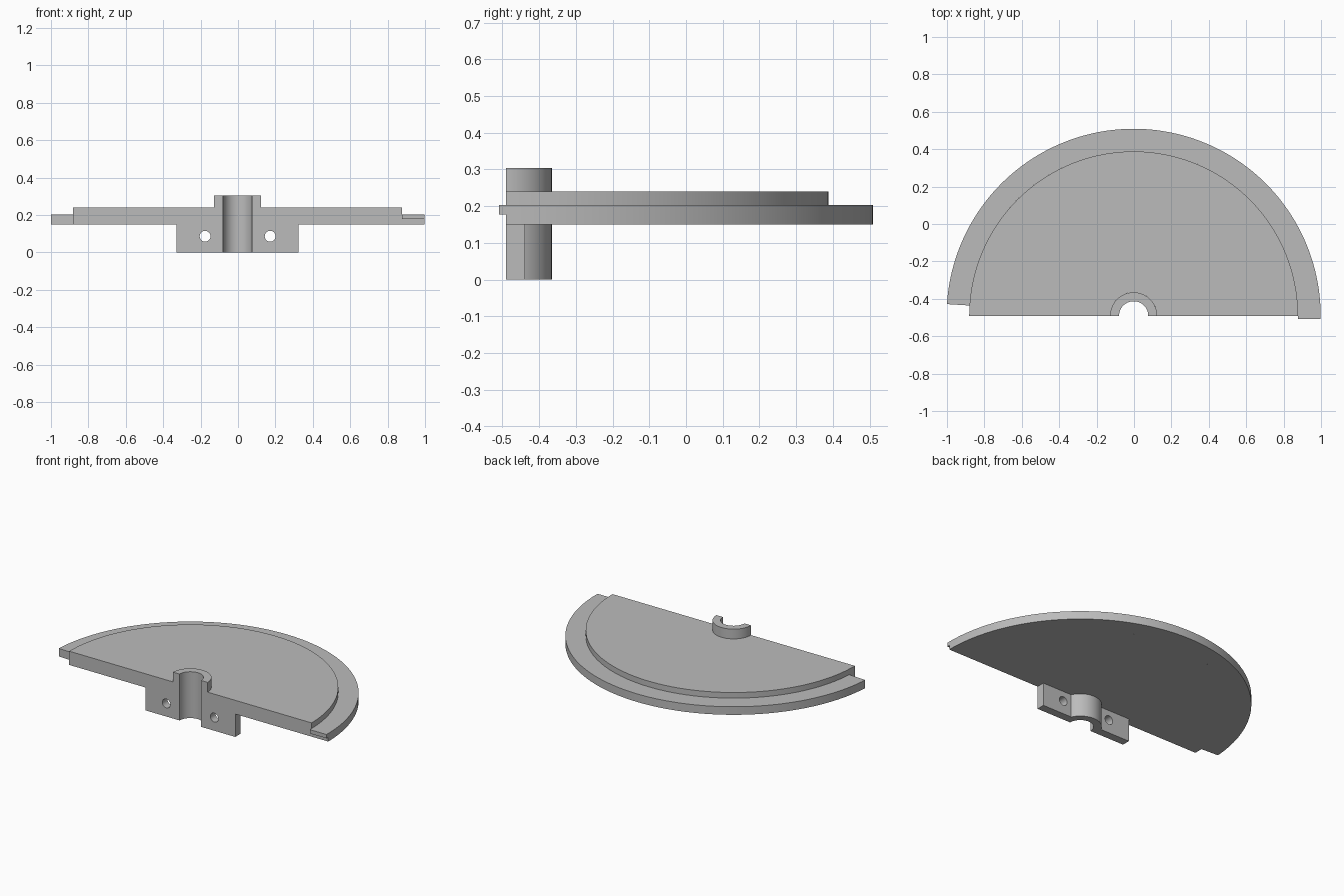
import bpy
import bmesh
from math import cos, sin, pi, radians

cube = bpy.data.objects.get("Cube")
if cube:
    bpy.data.objects.remove(cube)

CENTRE = (-0.002, -0.491)            # axis of the half disc
BORE, HUB, PLATE, RIM = 0.078, 0.1255, 0.879, 1.0
BASE, LEDGE, TOP = 0.15, 0.203, 0.24

grey = bpy.data.materials.new("plain_grey")
grey.use_nodes = True
grey.diffuse_color = (0.5, 0.5, 0.5, 1)
grey.node_tree.nodes["Principled BSDF"].inputs["Base Color"].default_value = (0.5, 0.5, 0.5, 1)


def arc(radius, start, end, steps):
    """Points along an arc, angles in degrees."""
    angles = [radians(start + (end - start) * i / steps) for i in range(steps + 1)]
    return [(radius * cos(a), radius * sin(a)) for a in angles]


def prism(name, outline, low, high):
    """Extrude a plan outline between two heights."""
    bm = bmesh.new()
    face = bm.faces.new([bm.verts.new((x, y, low)) for x, y in outline])
    grown = bmesh.ops.extrude_face_region(bm, geom=[face])["geom"]
    for v in grown:
        if isinstance(v, bmesh.types.BMVert):
            v.co.z = high
    bmesh.ops.recalc_face_normals(bm, faces=bm.faces)
    mesh = bpy.data.meshes.new(name)
    bm.to_mesh(mesh)
    bm.free()
    mesh.materials.append(grey)
    obj = bpy.data.objects.new(name, mesh)
    obj.location = (*CENTRE, 0)
    bpy.context.collection.objects.link(obj)
    return obj


def ring(name, inner, outer, low, high, end=180, steps=36):
    """Part of a ring swept from the left end of the front edge."""
    outline = arc(outer, 0, end, steps) + arc(inner, end, 0, steps)
    return prism(name, outline, low, high)


# Half disc, hub with bore, and rim that stops short to leave a notch
parts = [
    ring("raised_plate", HUB, PLATE, BASE, TOP, steps=108),
    ring("hub", BORE, HUB, 0, 0.304),
    ring("stepped_rim", PLATE, RIM, BASE, LEDGE, end=176.4, steps=108),
]

# Locating tab on the left end of the rim
parts.append(prism("rim_tab", [(PLATE, 0), (PLATE, -0.018), (RIM, -0.018), (RIM, 0)],
                   0.178, LEDGE))

# Clamp flanges hugging the hub, each with a bolt hole
outline = [(0.326, 0), (0.326, HUB * sin(radians(25)))] + arc(HUB, 25, 0, 5)
flange = prism("clamp_flanges", outline, 0, BASE)
bpy.ops.mesh.primitive_cylinder_add(vertices=32, radius=0.029, depth=0.3,
                                    location=(CENTRE[0] + 0.174, CENTRE[1], 0.086),
                                    rotation=(pi / 2, 0, 0))
cutter = bpy.context.object
cutter.name = "bolt_hole_cutter"
cutter.hide_render = True
cutter.data.materials.append(grey)
hole = flange.modifiers.new("bolt_hole", "BOOLEAN")
hole.object = cutter
hole.operation = "DIFFERENCE"
hole.solver = "EXACT"
flange.modifiers.new("other_side", "MIRROR")
bpy.ops.object.select_all(action="DESELECT")
bpy.context.view_layer.objects.active = flange
flange.select_set(True)
for name in ("bolt_hole", "other_side"):
    bpy.ops.object.modifier_apply(modifier=name)
bpy.data.objects.remove(cutter)
parts.append(flange)

# Smooth curved walls, crisp edges
bpy.ops.object.select_all(action="DESELECT")
for obj in parts:
    obj.select_set(True)
bpy.context.view_layer.objects.active = flange
bpy.ops.object.shade_smooth_by_angle(angle=radians(30))
